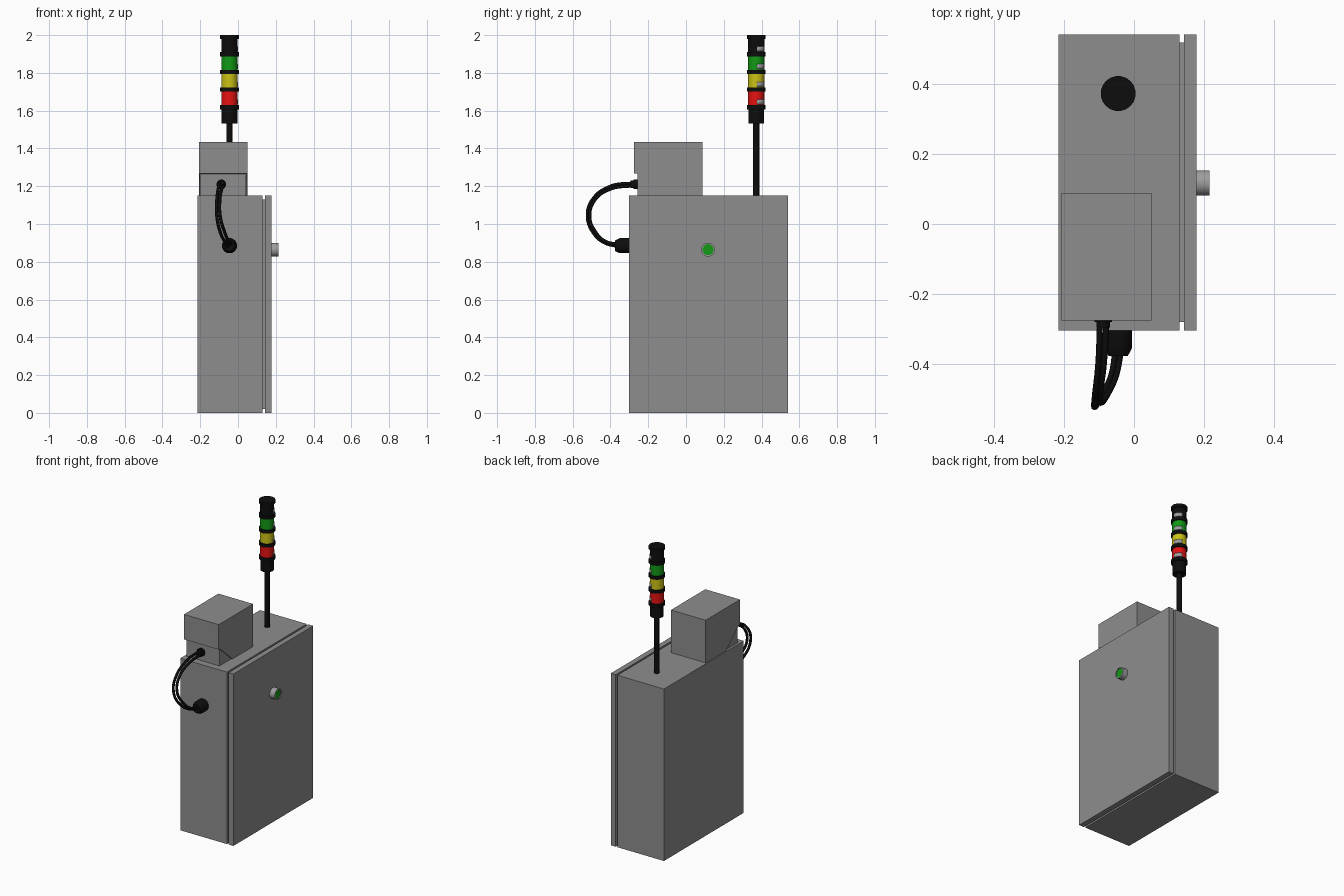
import bpy, bmesh
from math import cos, sin, pi, radians
from mathutils import Matrix, Vector

if "Cube" in bpy.data.objects:
    bpy.data.objects.remove(bpy.data.objects["Cube"])


def material(name, r, g, b):
    m = bpy.data.materials.new(name)
    m.use_nodes = True
    m.diffuse_color = (r, g, b, 1)
    m.node_tree.nodes["Principled BSDF"].inputs["Base Color"].default_value = (r, g, b, 1)
    return m


GREY = material("cabinet grey", 0.27, 0.27, 0.27)
STEEL = material("light steel", 0.34, 0.34, 0.34)
BLACK = material("black plastic", 0.004, 0.004, 0.004)
RED = material("signal red", 0.8, 0.006, 0.006)
YELLOW = material("signal yellow", 0.6, 0.54, 0.008)
GREEN = material("signal green", 0.006, 0.32, 0.008)


def finish(name, bm, mats, smooth=False):
    bmesh.ops.recalc_face_normals(bm, faces=bm.faces)
    me = bpy.data.meshes.new(name)
    bm.to_mesh(me)
    bm.free()
    for m in mats:
        me.materials.append(m)
    ob = bpy.data.objects.new(name, me)
    bpy.context.collection.objects.link(ob)
    if smooth:
        bpy.ops.object.select_all(action='DESELECT')
        ob.select_set(True)
        bpy.context.view_layer.objects.active = ob
        bpy.ops.object.shade_smooth_by_angle(angle=radians(35))
    return ob


def box(name, lo, hi, mat):
    bm = bmesh.new()
    lo, hi = Vector(lo), Vector(hi)
    size = Matrix.Diagonal(hi - lo).to_4x4()
    bmesh.ops.create_cube(bm, size=1, matrix=Matrix.Translation((lo + hi) / 2) @ size)
    return finish(name, bm, [mat])


def lathe(name, profile, origin, axis, mats, sides=16, last_mat=0):
    """Closed turned part: (radius, distance) pairs along the axis from origin."""
    bm = bmesh.new()
    turn = Vector((0, 0, 1)).rotation_difference(Vector(axis)).to_matrix()
    rings = []
    for r, h in profile:
        angles = [2 * pi * (i + 0.5) / sides for i in range(sides)]
        rings.append([bm.verts.new(Vector(origin) + turn @ Vector((r * cos(a), r * sin(a), h)))
                      for a in angles])
    for a, b in zip(rings, rings[1:]):
        for i in range(sides):
            j = (i + 1) % sides
            bm.faces.new((a[i], a[j], b[j], b[i]))
    bm.faces.new(rings[0])
    bm.faces.new(rings[-1]).material_index = last_mat
    return finish(name, bm, mats, True)


# Cabinet body, recessed seal and door
box("cabinet_body", (-0.215, -0.303, 0), (0.13, 0.54, 1.15), GREY)
box("door_seal", (0.13, -0.28, 0.02), (0.142, 0.518, 1.13), GREY)
box("cabinet_door", (0.142, -0.303, 0), (0.178, 0.54, 1.15), GREY)

# Push button: steel collar with a sunken green face
lathe("door_button", [(0.037, 0), (0.037, 0.037), (0.03, 0.037), (0.03, 0.033)],
      (0.178, 0.117, 0.864), (1, 0, 0), [STEEL, GREEN], 12, 1)

# Hood with a slanted lower front, and the connector block beneath it
bm = bmesh.new()
side = [(-0.275, 1.435), (0.088, 1.435), (0.088, 1.15), (-0.13, 1.15), (-0.262, 1.268), (-0.275, 1.268)]
cap = bm.faces.new([bm.verts.new((-0.207, y, z)) for y, z in side])
grown = bmesh.ops.extrude_face_region(bm, geom=[cap])["geom"]
bmesh.ops.translate(bm, vec=(0.257, 0, 0), verts=[v for v in grown if isinstance(v, bmesh.types.BMVert)])
finish("top_hood", bm, [GREY])
box("connector_block", (-0.2, -0.257, 1.15), (0.043, 0, 1.268), GREY)

# Signal tower
TX, TY = -0.045, 0.372


def tower(name, r, z0, z1, mat):
    lathe(name, [(r, 0), (r, z1 - z0)], (TX, TY, z0), (0, 0, 1), [mat], 20)


tower("tower_pole", 0.017, 1.15, 1.54, BLACK)
tower("tower_base", 0.042, 1.532, 1.62, BLACK)
segments = [("red_lamp", RED), ("yellow_lamp", YELLOW), ("green_lamp", GREEN), ("tower_top", BLACK)]
for i, (name, mat) in enumerate(segments):
    z = 1.618 + 0.0935 * i
    tower(name, 0.043, z, z + 0.0935, mat)
    tower(name + "_ring", 0.05, z - 0.011, z + 0.011, BLACK)
    # Curved label plate wrapped on the back right of each segment
    bm = bmesh.new()
    arc = [radians(5 + 14 * k) for k in range(6)]
    rows = [[bm.verts.new((TX + 0.0455 * cos(a), TY + 0.0455 * sin(a), h)) for a in arc]
            for h in (z + 0.015, z + 0.041)]
    for k in range(len(arc) - 1):
        bm.faces.new((rows[0][k], rows[0][k + 1], rows[1][k + 1], rows[1][k]))
    plate = finish(name + "_label", bm, [STEEL], True)
    thick = plate.modifiers.new("thickness", 'SOLIDIFY')
    thick.thickness = 0.003
    thick.offset = -1
tower("tower_cap", 0.05, 1.98, 2.0, BLACK)

# Cable glands
lathe("upper_gland", [(0.026, 0), (0.026, 0.022), (0.02, 0.022), (0.02, 0.038)],
      (-0.088, -0.257, 1.21), (0, -1, 0), [BLACK], 12)
lathe("lower_gland", [(0.041, 0), (0.041, 0.05), (0.028, 0.074)],
      (-0.045, -0.303, 0.885), (0, -1, 0), [BLACK], 12)


# Two cables looping from the upper gland to the lower one
def cable(name, points):
    cu = bpy.data.curves.new(name, 'CURVE')
    cu.dimensions = '3D'
    cu.bevel_depth = 0.0085
    cu.bevel_resolution = 2
    cu.resolution_u = 8
    cu.use_fill_caps = True
    sp = cu.splines.new('BEZIER')
    sp.bezier_points.add(len(points) - 1)
    for p, co in zip(sp.bezier_points, points):
        p.co = co
        p.handle_left_type = p.handle_right_type = 'AUTO'
    cu.materials.append(BLACK)
    bpy.context.collection.objects.link(bpy.data.objects.new(name, cu))


cable("outer_cable", [(-0.097, -0.28, 1.217), (-0.102, -0.40, 1.2), (-0.112, -0.495, 1.13),
                      (-0.112, -0.522, 1.04), (-0.09, -0.485, 0.945), (-0.065, -0.43, 0.9),
                      (-0.053, -0.36, 0.88)])
cable("inner_cable", [(-0.079, -0.28, 1.203), (-0.086, -0.40, 1.185), (-0.096, -0.48, 1.13),
                      (-0.094, -0.51, 1.04), (-0.072, -0.48, 0.96), (-0.05, -0.43, 0.91),
                      (-0.036, -0.36, 0.892)])
